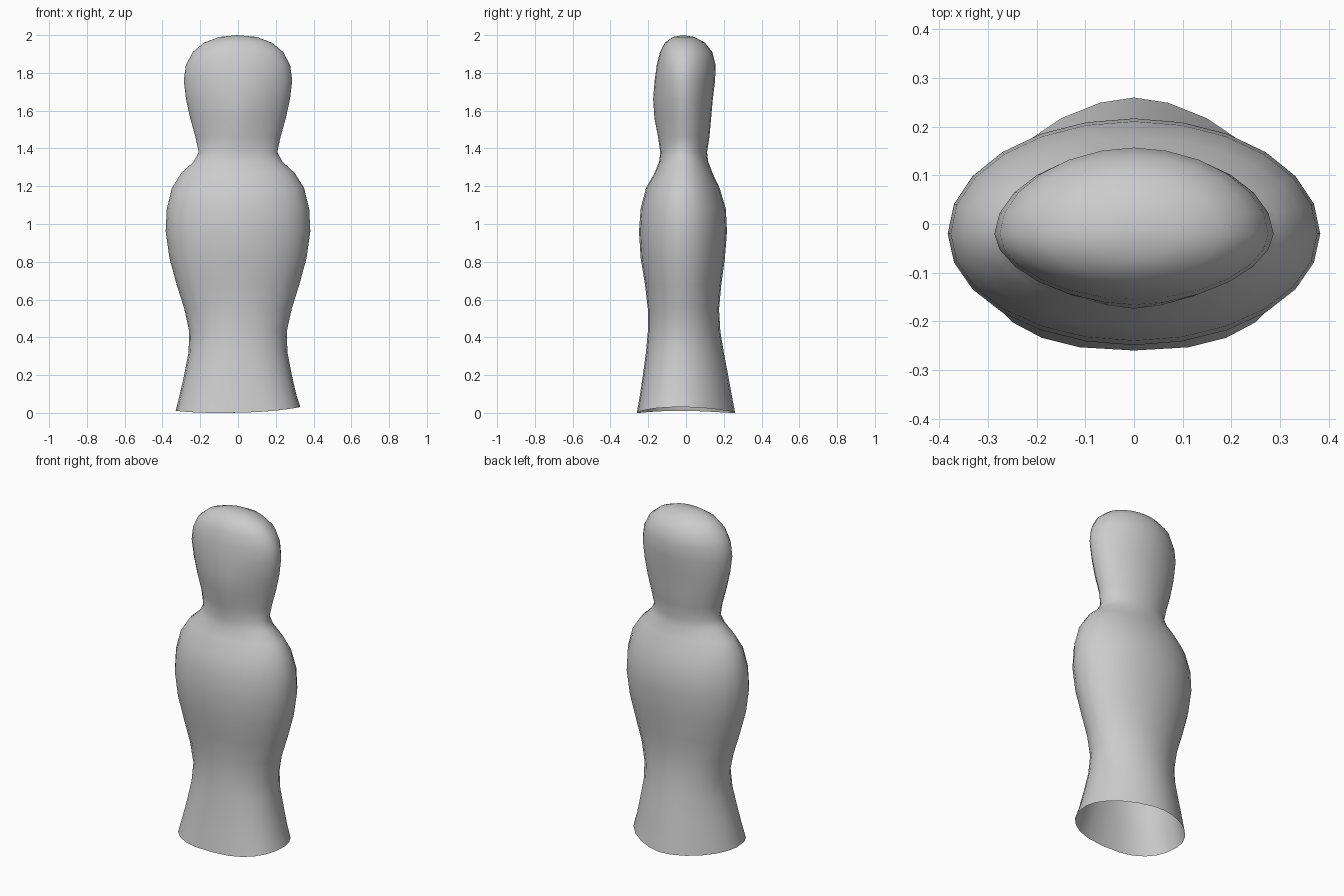
import bpy, bmesh
from math import sin, cos, pi

SEG = 24
Y_MID = -0.02

# Cross-sections: z, half width, front y, back y, front fullness, back fullness
RINGS = [
    (0.00, 0.33, -0.26, 0.26, 2.5, 1.75),
    (0.10, 0.308, -0.243, 0.241, 2.4, 1.8),
    (0.20, 0.285, -0.228, 0.223, 2.3, 1.85),
    (0.32, 0.262, -0.212, 0.200, 2.15, 1.9),
    (0.43, 0.258, -0.202, 0.182, 2.0, 2.0),
    (0.55, 0.284, -0.202, 0.175, 2.0, 2.0),
    (0.68, 0.325, -0.217, 0.187, 2.0, 2.0),
    (0.82, 0.363, -0.240, 0.206, 2.0, 2.0),
    (0.96, 0.383, -0.249, 0.217, 2.0, 2.0),
    (1.08, 0.377, -0.240, 0.211, 2.0, 2.0),
    (1.19, 0.350, -0.212, 0.178, 2.0, 2.0),
    (1.27, 0.300, -0.166, 0.140, 2.0, 2.0),
    (1.33, 0.235, -0.142, 0.118, 2.0, 2.0),
    (1.38, 0.208, -0.136, 0.111, 1.9, 2.0),
    (1.46, 0.225, -0.148, 0.124, 1.6, 2.0),
    (1.56, 0.253, -0.167, 0.133, 1.6, 2.0),
    (1.66, 0.275, -0.174, 0.142, 1.65, 1.95),
    (1.76, 0.287, -0.166, 0.154, 1.8, 1.9),
    (1.84, 0.276, -0.155, 0.157, 1.9, 1.9),
    (1.91, 0.240, -0.138, 0.140, 2.0, 2.0),
    (1.96, 0.180, -0.112, 0.100, 2.0, 2.0),
    (1.99, 0.100, -0.070, 0.045, 2.0, 2.0),
]


def spow(v, e):
    return (1 if v >= 0 else -1) * abs(v) ** e


def ring_point(row, i):
    z, w, yf, yb, pf, pb = row
    a = 2 * pi * i / SEG
    c, s = cos(a), sin(a)
    depth, p = (yb - Y_MID, pb) if s >= 0 else (Y_MID - yf, pf)
    x = w * spow(c, 2 / p)
    y = Y_MID + depth * spow(s, 2 / p)
    # The open lower rim is slightly wavy
    if z == 0:
        z = 0.011 + 0.01 * c + 0.01 * cos(2 * a)
    return x, y, z


# Open-bottomed figure shell lofted through the cross-sections
bm = bmesh.new()
loops = [[bm.verts.new(ring_point(r, i)) for i in range(SEG)] for r in RINGS]
for lo, hi in zip(loops, loops[1:]):
    for i in range(SEG):
        j = (i + 1) % SEG
        bm.faces.new((lo[i], lo[j], hi[j], hi[i]))

# Crown of the head
crown = bm.verts.new((-0.005, -0.015, 2.0))
for i in range(SEG):
    bm.faces.new((loops[-1][i], loops[-1][(i + 1) % SEG], crown))

for f in bm.faces:
    f.smooth = True
mesh = bpy.data.meshes.new("figure_body")
bm.to_mesh(mesh)
bm.free()
body = bpy.data.objects.new("figure_body", mesh)
bpy.context.collection.objects.link(body)
